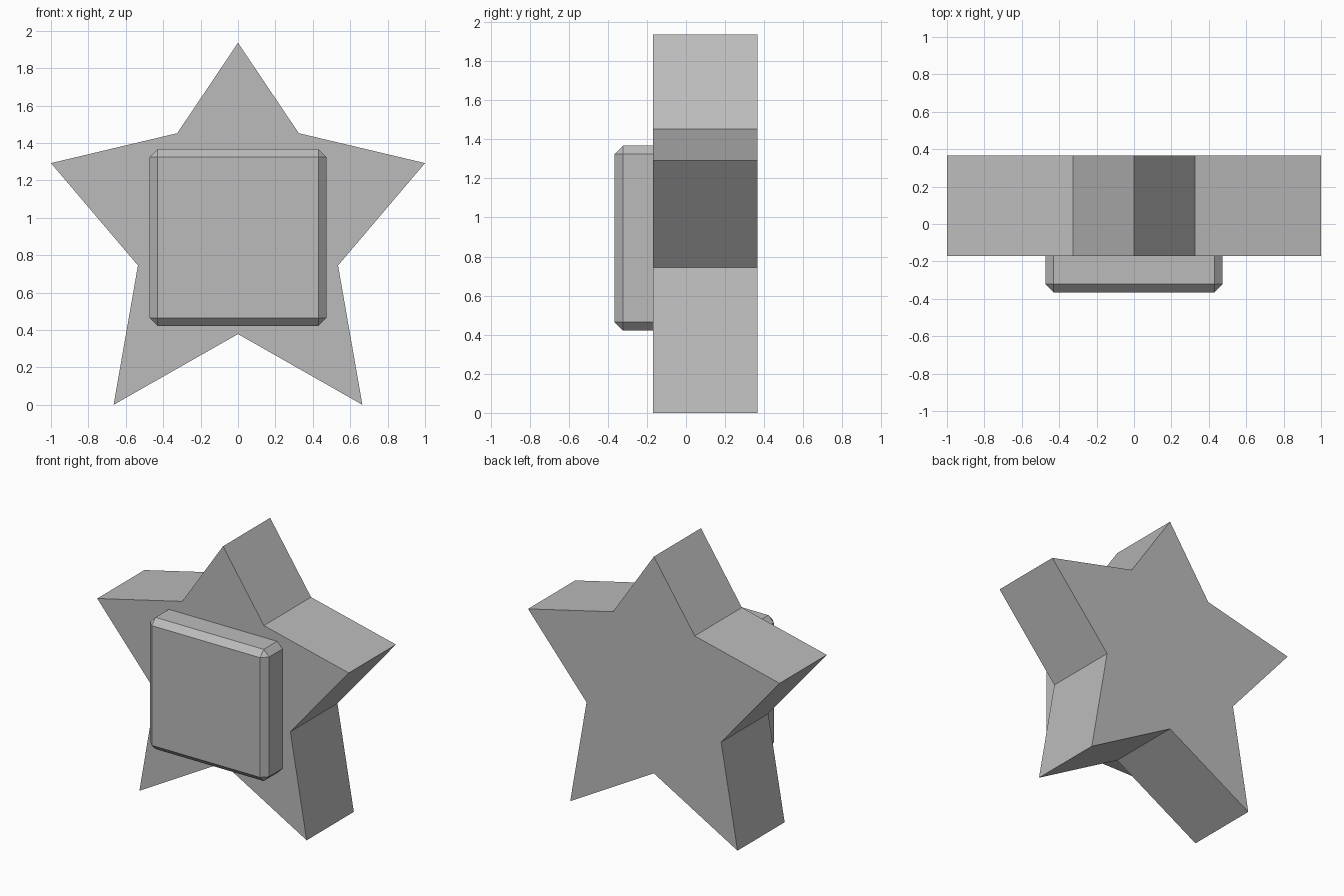
import bpy, bmesh

if "Cube" in bpy.data.objects:
    bpy.data.objects.remove(bpy.data.objects["Cube"])

grey = bpy.data.materials.new("plain grey")
grey.diffuse_color = (0.5, 0.5, 0.5, 1)
grey.use_nodes = True
grey.node_tree.nodes["Principled BSDF"].inputs["Base Color"].default_value = grey.diffuse_color


def finish(bm, name):
    bmesh.ops.recalc_face_normals(bm, faces=bm.faces)
    mesh = bpy.data.meshes.new(name)
    bm.to_mesh(mesh)
    bm.free()
    mesh.materials.append(grey)
    obj = bpy.data.objects.new(name, mesh)
    bpy.context.collection.objects.link(obj)
    return obj


# Five-pointed star: right half of the outline, mirrored, then extruded in depth
half = [(0, 1.935), (0.325, 1.452), (1, 1.292), (0.535, 0.745), (0.665, 0), (0, 0.378)]
outline = half + [(-x, z) for x, z in half[-2:0:-1]]
bm = bmesh.new()
face = bm.faces.new([bm.verts.new((x, -0.17, z)) for x, z in outline])
ext = bmesh.ops.extrude_face_region(bm, geom=[face], use_keep_orig=True)
bmesh.ops.translate(bm, vec=(0, 0.535, 0),
                    verts=[v for v in ext["geom"] if isinstance(v, bmesh.types.BMVert)])
finish(bm, "star_body")

# Chamfered square plate set into the front of the star
bm = bmesh.new()
bmesh.ops.create_cube(bm, size=1)
bmesh.ops.scale(bm, vec=(0.946, 0.395, 0.946), verts=bm.verts)
bmesh.ops.translate(bm, vec=(0, -0.1675, 0.894), verts=bm.verts)
plate = finish(bm, "front_plate")
chamfer = plate.modifiers.new("chamfer", "BEVEL")
chamfer.width = 0.043
chamfer.segments = 1
